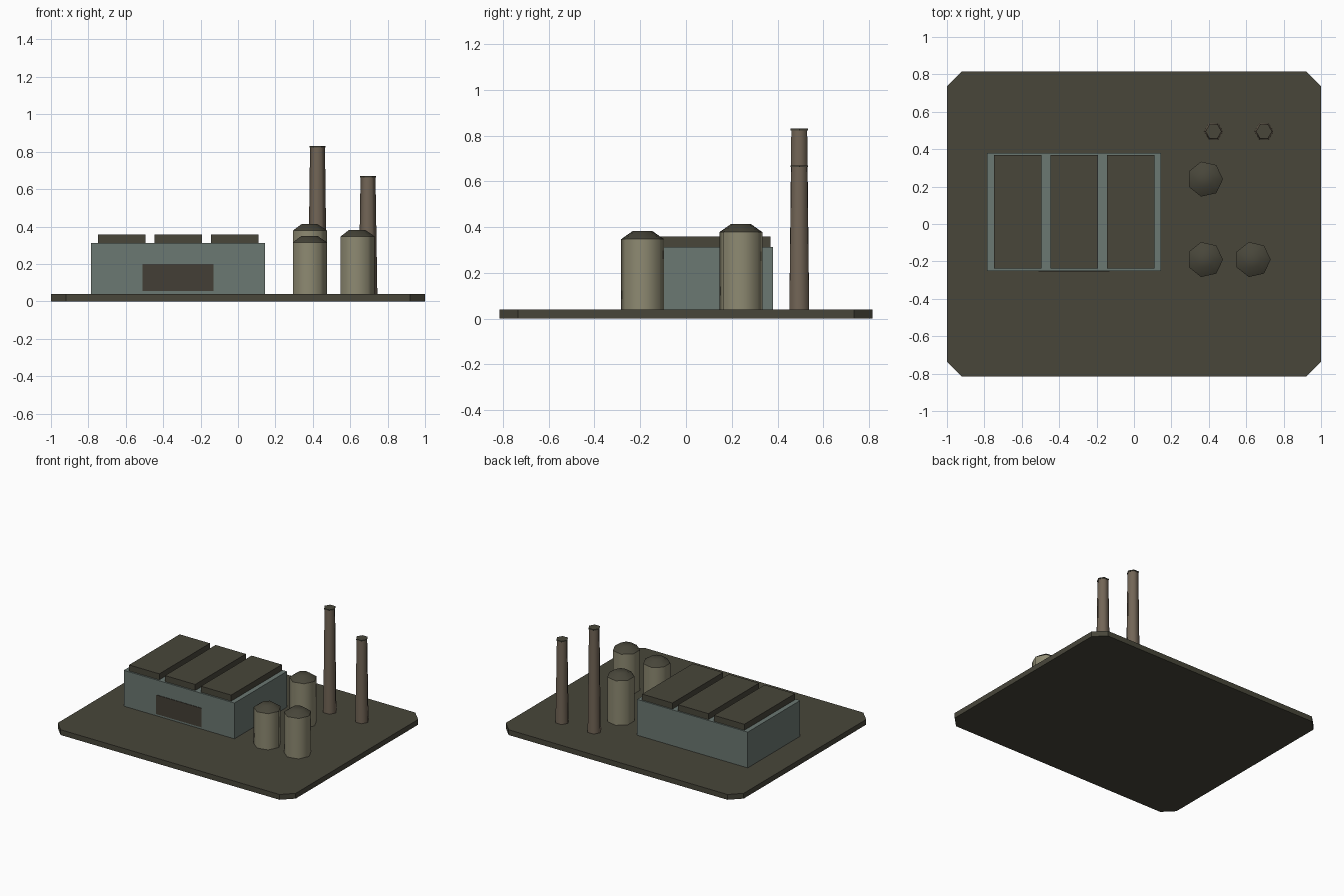
import bpy, bmesh, math

cube = bpy.data.objects.get("Cube")
if cube:
    bpy.data.objects.remove(cube, do_unlink=True)


def material(name, rgb):
    """Flat material from 0-255 display values, converted to linear."""
    col = [((c / 255 + 0.055) / 1.055) ** 2.4 for c in rgb] + [1]
    m = bpy.data.materials.new(name)
    m.use_nodes = True
    m.diffuse_color = col
    m.node_tree.nodes["Principled BSDF"].inputs["Base Color"].default_value = col
    return m


olive = material("dark olive", (72, 70, 58))
teal = material("grey teal", (107, 120, 114))
door_brown = material("dark brown", (68, 63, 54))
khaki = material("khaki", (142, 138, 114))
brick = material("dull brick", (114, 101, 86))


def finish(name, bm, mat):
    bmesh.ops.recalc_face_normals(bm, faces=bm.faces)
    mesh = bpy.data.meshes.new(name)
    bm.to_mesh(mesh)
    bm.free()
    mesh.materials.append(mat)
    ob = bpy.data.objects.new(name, mesh)
    bpy.context.collection.objects.link(ob)
    return ob


def prism(name, outline, z0, z1, mat):
    """Extrude a plan outline from z0 to z1."""
    bm = bmesh.new()
    face = bm.faces.new([bm.verts.new((x, y, z0)) for x, y in outline])
    top = bmesh.ops.extrude_face_region(bm, geom=[face])["geom"]
    bmesh.ops.translate(bm, vec=(0, 0, z1 - z0),
                        verts=[v for v in top if isinstance(v, bmesh.types.BMVert)])
    return finish(name, bm, mat)


def box(name, x0, x1, y0, y1, z0, z1, mat):
    return prism(name, [(x0, y0), (x1, y0), (x1, y1), (x0, y1)], z0, z1, mat)


def frustum(name, x, y, z0, z1, r0, r1, sides, mat, smooth=True):
    """Tapered prism with a corner on +x and smooth sides."""
    bm = bmesh.new()
    rings = [[bm.verts.new((x + r * math.cos(math.tau * i / sides),
                            y + r * math.sin(math.tau * i / sides), z))
              for i in range(sides)] for z, r in ((z0, r0), (z1, r1))]
    bm.faces.new(rings[0])
    bm.faces.new(rings[1])
    for i in range(sides):
        j = (i + 1) % sides
        bm.faces.new((rings[0][i], rings[0][j], rings[1][j], rings[1][i]))
    ob = finish(name, bm, mat)
    if smooth:
        bpy.ops.object.select_all(action="DESELECT")
        ob.select_set(True)
        bpy.context.view_layer.objects.active = ob
        bpy.ops.object.shade_smooth_by_angle(angle=math.radians(65))
    return ob


# Ground slab with clipped corners
W, D, C, G = 1.0, 0.815, 0.08, 0.04
prism("ground_slab", [(-W + C, -D), (W - C, -D), (W, -D + C), (W, D - C),
                      (W - C, D), (-W + C, D), (-W, D - C), (-W, -D + C)], 0, G, olive)

# Main hall, its roof panels and front door
box("hall", -0.785, 0.145, -0.25, 0.38, G, 0.312, teal)
for i in range(3):
    x = -0.622 + 0.302 * i
    box(f"roof_panel_{i + 1}", x - 0.127, x + 0.127, -0.238, 0.37, 0.312, 0.358, olive)
box("hall_door", -0.51, -0.13, -0.254, -0.25, 0.055, 0.2, door_brown)

# Storage tanks with sloped lids
for i, (x, y, top) in enumerate([(0.38, -0.19, 0.315), (0.635, -0.19, 0.347), (0.38, 0.24, 0.378)]):
    frustum(f"tank_{i + 1}", x, y, G, top, 0.096, 0.096, 7, khaki)
    frustum(f"tank_lid_{i + 1}", x, y, top, top + 0.035, 0.096, 0.045, 7, olive)

# Tapered chimneys with thin rims
for i, (x, top) in enumerate([(0.425, 0.83), (0.695, 0.67)]):
    frustum(f"chimney_{i + 1}", x, 0.495, G, top - 0.006, 0.05, 0.04, 6, brick)
    frustum(f"chimney_rim_{i + 1}", x, 0.495, top - 0.008, top, 0.043, 0.043, 6, olive, False)
